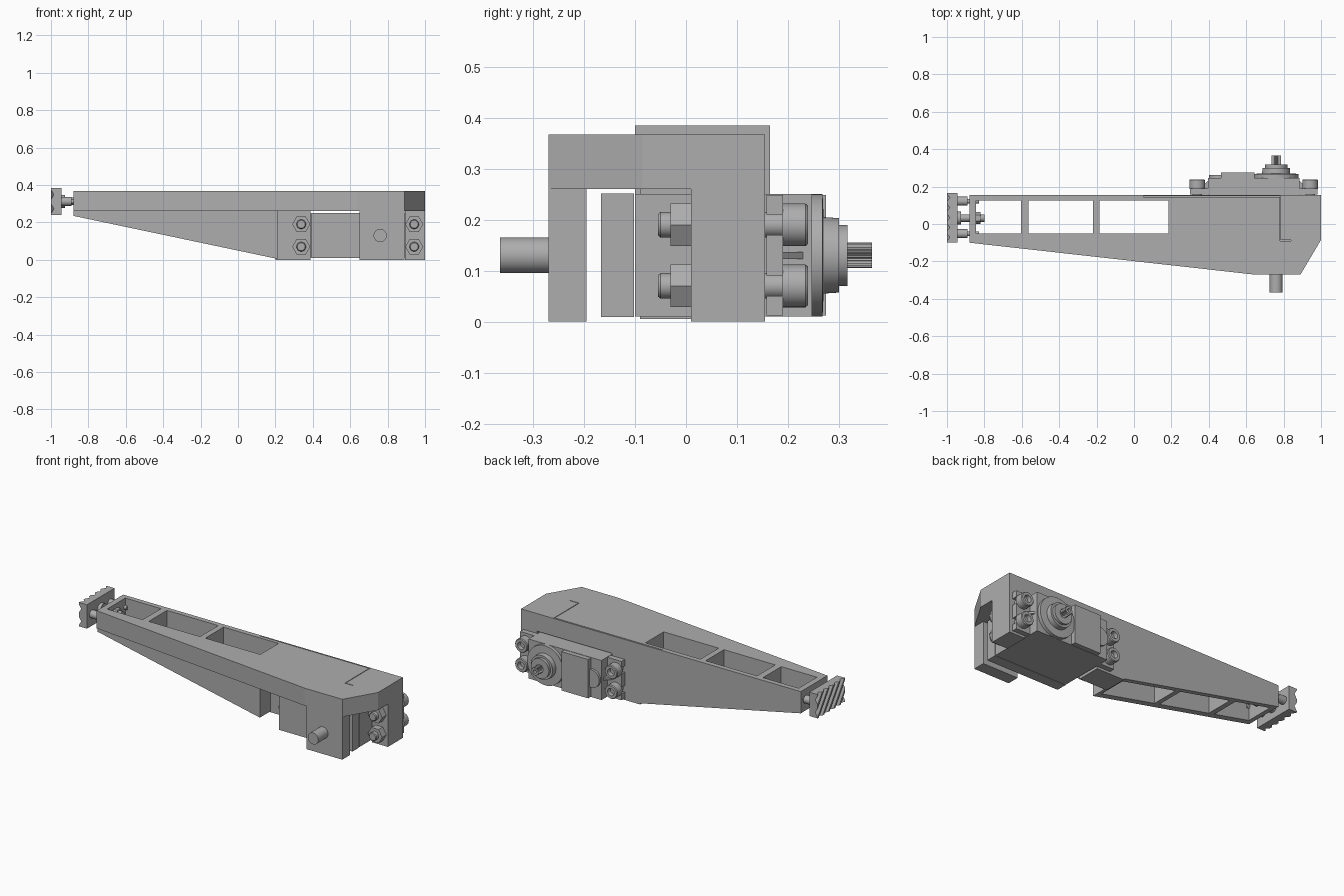
import bpy, bmesh, math
from mathutils import Vector, Matrix

old = bpy.data.objects.get("Cube")
if old:
    bpy.data.objects.remove(old, do_unlink=True)

grey = bpy.data.materials.new("plain_grey")
grey.use_nodes = True
COLOUR = (0.42, 0.42, 0.42, 1)
grey.diffuse_color = COLOUR
grey.node_tree.nodes["Principled BSDF"].inputs["Base Color"].default_value = COLOUR


def finish(bm, name):
    bmesh.ops.recalc_face_normals(bm, faces=bm.faces)
    mesh = bpy.data.meshes.new(name)
    bm.to_mesh(mesh)
    bm.free()
    mesh.materials.append(grey)
    ob = bpy.data.objects.new(name, mesh)
    bpy.context.collection.objects.link(ob)
    return ob


def prism(name, points, axis, lo, hi):
    """Extrude a flat outline along y (points are x, z) or z (points are x, y)."""
    bm = bmesh.new()
    place = (lambda a, b: (a, lo, b)) if axis == 'Y' else (lambda a, b: (a, b, lo))
    face = bm.faces.new([bm.verts.new(place(a, b)) for a, b in points])
    out = bmesh.ops.extrude_face_region(bm, geom=[face])
    shift = Vector((0, hi - lo, 0) if axis == 'Y' else (0, 0, hi - lo))
    bmesh.ops.translate(bm, vec=shift, verts=[v for v in out["geom"] if isinstance(v, bmesh.types.BMVert)])
    return finish(bm, name)


def box(name, x0, x1, y0, y1, z0, z1):
    return prism(name, [(x0, y0), (x1, y0), (x1, y1), (x0, y1)], 'Z', z0, z1)


def lathe(name, profile, axis, centre, sides=40):
    """Turn (position, radius) steps round a line along x or y; ends are capped."""
    bm = bmesh.new()
    rings = []
    for t, r in profile:
        ring = []
        for i in range(sides):
            a = math.tau * i / sides
            u, v = r * math.cos(a), r * math.sin(a)
            p = (centre[0] + u, t, centre[1] + v) if axis == 'Y' else (t, centre[0] + u, centre[1] + v)
            ring.append(bm.verts.new(p))
        rings.append(ring)
    for a, b in zip(rings, rings[1:]):
        for i in range(sides):
            j = (i + 1) % sides
            bm.faces.new((a[i], a[j], b[j], b[i]))
    bm.faces.new(rings[0])
    bm.faces.new(rings[-1])
    ob = finish(bm, name)
    if sides > 8:
        bpy.ops.object.select_all(action='DESELECT')
        ob.select_set(True)
        bpy.context.view_layer.objects.active = ob
        bpy.ops.object.shade_smooth_by_angle(angle=math.radians(35))
    return ob


def combine(ob, tool, operation):
    mod = ob.modifiers.new("cut", 'BOOLEAN')
    mod.operation, mod.solver, mod.object = operation, 'EXACT', tool
    bpy.context.view_layer.objects.active = ob
    bpy.ops.object.modifier_apply(modifier=mod.name)
    bpy.data.objects.remove(tool, do_unlink=True)


# Bracket: top plate, tapered box beam, motor mounts and front arm
TOP, UNDER, BACK = 0.367, 0.26, 0.155
bracket = prism("bracket", [(-0.88, BACK), (1, BACK), (1, -0.085), (0.89, -0.27),
                            (0.64, -0.27), (-0.88, -0.1)], 'Z', UNDER, TOP)
beam = prism("beam", [(-0.88, 0.35), (-0.88, 0.235), (0.21, 0.005), (0.21, 0.35)], 'Y', -0.09, BACK)
combine(bracket, beam, 'UNION')
for x0, x1 in ((0.2, 0.388), (0.892, 1)):
    combine(bracket, box("mount", x0, x1, 0.01, BACK, 0, 0.33), 'UNION')
combine(bracket, box("front_arm", 0.65, 0.89, -0.27, -0.195, 0, 0.33), 'UNION')

# Lightening windows, bolt hole at the foot and the thin groove in the top
for x0, x1 in ((-0.845, -0.605), (-0.565, -0.22), (-0.185, 0.185)):
    combine(bracket, box("window", x0, x1, -0.05, 0.125, -0.1, 0.5), 'DIFFERENCE')
groove = 0.004
for x0, x1, y0, y1 in ((0.05, 0.78, 0.145, 0.145 + groove), (0.78, 0.78 + groove, -0.09, 0.145 + groove),
                       (0.78, 0.84, -0.09, -0.09 + groove)):
    combine(bracket, box("groove", x0, x1, y0, y1, TOP - 0.01, 0.5), 'DIFFERENCE')

# Pivot pin on the front arm
SHAFT_X, MID = 0.76, 0.13
lathe("pivot_pin", [(-0.365, 0.035), (-0.25, 0.035)], 'Y', (SHAFT_X, MID))

# Motor: body, bottom cover, stepped case, ears
box("motor_body", 0.395, 0.885, -0.1, 0.247, 0.01, 0.25)
box("motor_bottom_cover", 0.394, 0.886, -0.167, -0.102, 0.009, 0.251)
ears = box("motor_ears", 0.3, 0.982, 0.158, 0.19, 0.012, 0.248)
for z in (0.07, 0.19):
    for x0, x1 in ((0.2, 0.335), (0.945, 1.1)):
        combine(ears, box("slot", x0, x1, 0.1, 0.3, z - 0.02, z + 0.02), 'DIFFERENCE')
for x0, x1 in ((0.4, 0.355), (0.88, 0.925)):
    prism("ear_rib", [(x0, 0.19), (x0, 0.235), (x1, 0.19)], 'Z', MID - 0.007, MID + 0.007)
box("gear_cover", 0.465, 0.645, 0.24, 0.275, 0.012, 0.248)
lathe("cover_bump", [(0.24, 0.055), (0.262, 0.055)], 'Y', (0.455, MID))
lathe("gear_boss", [(0.24, 0.12), (0.268, 0.12), (0.27, 0.075), (0.3, 0.073),
                    (0.3, 0.06), (0.317, 0.06), (0.317, 0.035)], 'Y', (SHAFT_X, MID), 64)

# Splined output shaft with a screw hole
TEETH = 22
spline = []
for i in range(TEETH * 2):
    r = 0.025 if i % 2 else 0.021
    a = math.pi * i / TEETH
    spline.append((SHAFT_X + r * math.cos(a), MID + r * math.sin(a)))
shaft = prism("output_shaft", spline, 'Y', 0.31, 0.365)
combine(shaft, lathe("hole", [(0.33, 0.01), (0.4, 0.01)], 'Y', (SHAFT_X, MID), 16), 'DIFFERENCE')

# Motor fixings: socket bolts behind, hex nuts in front
for side, x in (("right", 0.338), ("left", 0.942)):
    for level, z in (("lower", 0.07), ("upper", 0.19)):
        lathe(f"{side}_{level}_bolt", [(-0.055, 0.021), (-0.05, 0.025), (0.188, 0.025), (0.188, 0.042),
                                       (0.234, 0.042), (0.239, 0.038), (0.239, 0.022), (0.215, 0.02)],
              'Y', (x, z), 32)
        lathe(f"{side}_{level}_nut", [(-0.03, 0.048), (0.011, 0.048)], 'Y', (x, z), 6)

# Foot pad with slanted grooves across its outer face
FOOT_Y, FOOT_Z = 0.032, 0.312
pad = box("foot_pad", -1, -0.945, -0.1, 0.165, 0.24, 0.385)
for i in range(-3, 4):
    bar = box("groove_bar", -0.011, 0.011, -0.011, 0.011, -0.3, 0.3)
    bar.data.transform(Matrix.Translation((-1.0, FOOT_Y + i * 0.053, FOOT_Z))
                       @ Matrix.Rotation(math.radians(35), 4, 'X') @ Matrix.Rotation(math.radians(45), 4, 'Z'))
    combine(pad, bar, 'DIFFERENCE')

# Foot guide posts and centre bolt
for name, y in (("back", 0.122), ("front", -0.052)):
    lathe(f"{name}_guide_post", [(-0.95, 0.024), (-0.89, 0.024), (-0.89, 0.012), (-0.83, 0.012)],
          'X', (y, FOOT_Z), 24)
lathe("foot_bolt", [(-0.95, 0.034), (-0.925, 0.034), (-0.925, 0.02), (-0.8, 0.02), (-0.8, 0.012)],
      'X', (FOOT_Y, FOOT_Z), 24)
lathe("foot_bolt_nut", [(-0.845, 0.032), (-0.822, 0.032)], 'X', (FOOT_Y, FOOT_Z), 6)
